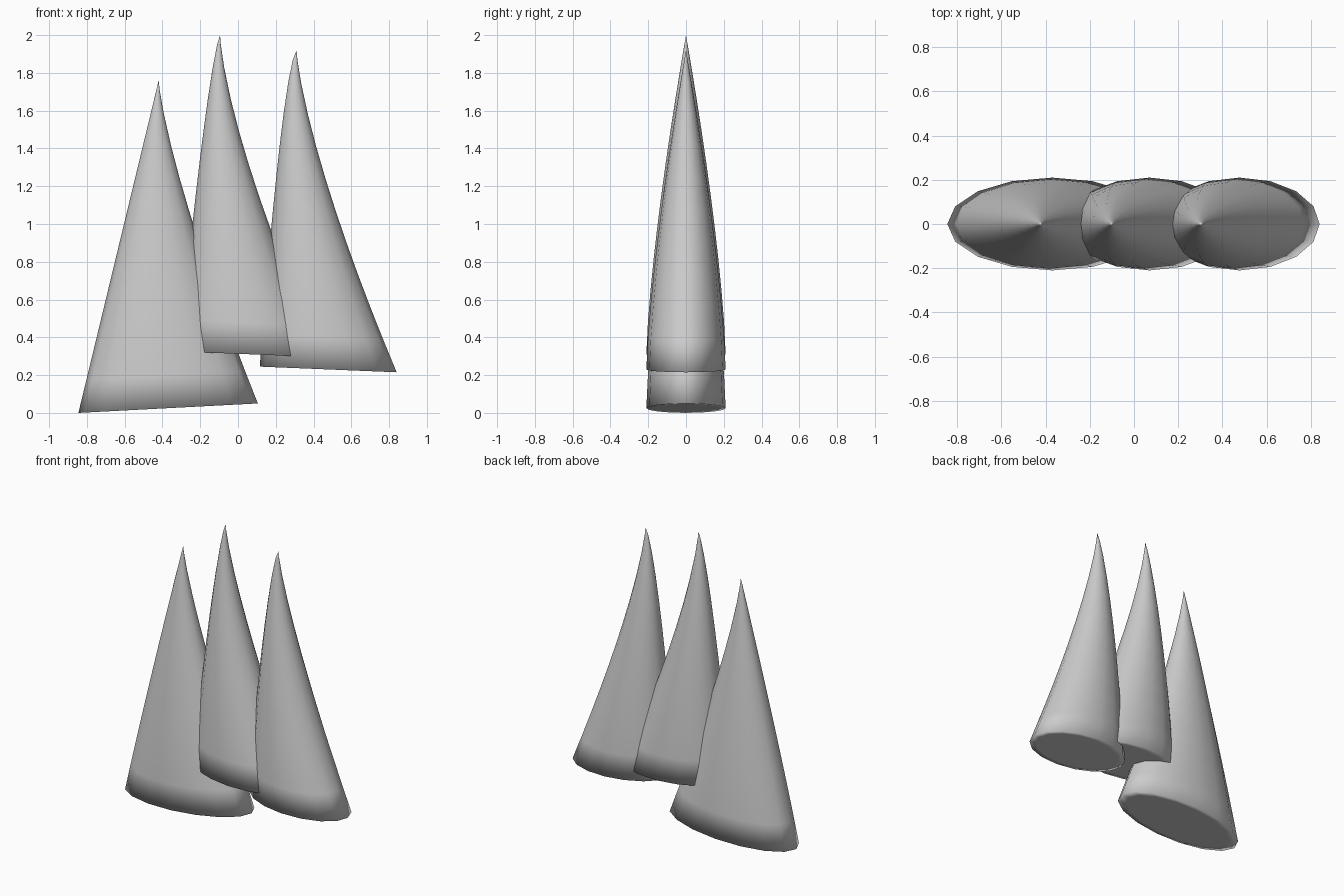
import bpy, bmesh, math

if "Cube" in bpy.data.objects:
    bpy.data.objects.remove(bpy.data.objects["Cube"])

SIDES, LEVELS = 16, 10
HALF_DEPTH = 0.21


def spire(name, apex, left, right, p_left, p_right):
    """Leaning oval cone; s runs from 0 at the tip to 1 at the tilted base."""
    ax, az = apex
    bm = bmesh.new()

    def ring(s, inset=1.0):
        xl = ax + (left[0] - ax) * s ** p_left
        xr = ax + (right[0] - ax) * s ** p_right
        zl = az + (left[1] - az) * s
        zr = az + (right[1] - az) * s
        depth = HALF_DEPTH * (1 - (1 - s) ** 1.4)
        verts = []
        for i in range(SIDES):
            a = 2 * math.pi * i / SIDES
            c = math.cos(a) * inset
            verts.append(bm.verts.new(((xl + xr) / 2 + c * (xr - xl) / 2,
                                       depth * inset * math.sin(a),
                                       (zl + zr) / 2 + c * (zr - zl) / 2)))
        return verts

    # base inset, base rim, then rings up to the tip
    rings = [ring(1, 0.86)]
    rings += [ring(1 - k / LEVELS) for k in range(LEVELS)]
    rings.append(ring(0.03))
    for lo, hi in zip(rings, rings[1:]):
        for i in range(SIDES):
            j = (i + 1) % SIDES
            bm.faces.new((lo[i], lo[j], hi[j], hi[i]))
    bm.faces.new(rings[0][::-1])
    tip = bm.verts.new((ax, 0, az))
    for i in range(SIDES):
        bm.faces.new((rings[-1][i], rings[-1][(i + 1) % SIDES], tip))

    bmesh.ops.recalc_face_normals(bm, faces=bm.faces)
    for f in bm.faces:
        f.smooth = True
    me = bpy.data.meshes.new(name)
    bm.to_mesh(me)
    bm.free()
    ob = bpy.data.objects.new(name, me)
    bpy.context.collection.objects.link(ob)
    return ob


# three overlapping spires
spire("left_spire", (-0.42, 1.76), (-0.845, 0.0), (0.105, 0.05), 1.0, 1.3)
spire("middle_spire", (-0.095, 2.0), (-0.31, 0.325), (0.45, 0.295), 0.75, 1.4)
spire("right_spire", (0.31, 1.92), (0.115, 0.245), (0.84, 0.215), 0.65, 1.35)
